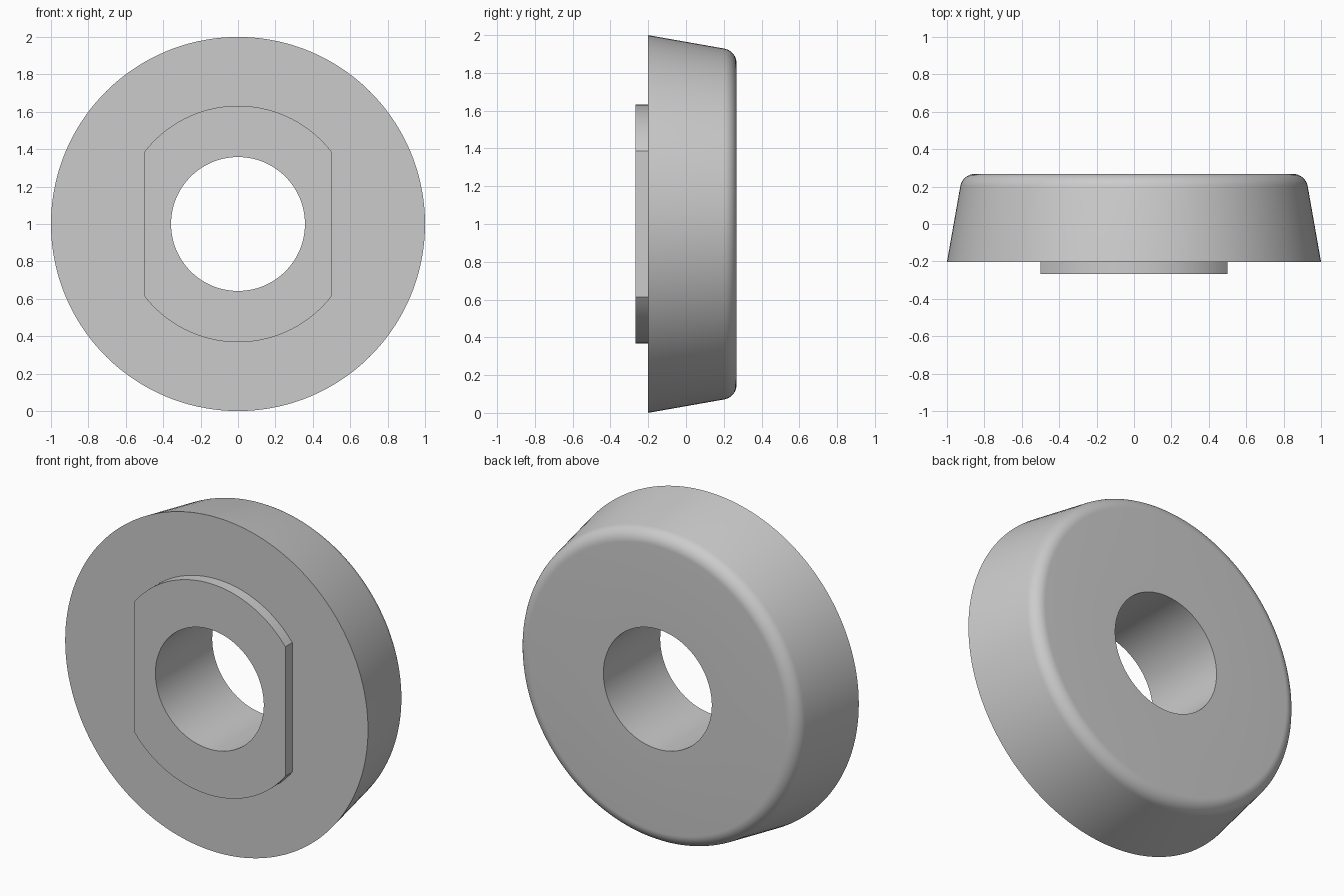
import bpy
from math import sin, cos, tan, pi, acos, radians

cube = bpy.data.objects.get("Cube")
if cube:
    bpy.data.objects.remove(cube, do_unlink=True)

# Main dimensions
FRONT, FACE, BACK = -0.268, -0.202, 0.268
BORE, BOSS, FLAT = 0.358, 0.632, 0.5
DRAFT, FILLET = radians(10), 0.08

grey = bpy.data.materials.new("plain_grey")
grey.use_nodes = True
GREY = (0.6, 0.6, 0.6, 1)
grey.diffuse_color = GREY
grey.node_tree.nodes["Principled BSDF"].inputs["Base Color"].default_value = GREY

# Angles around the axis, with exact stops at the corners of the flats
corner = acos(FLAT / BOSS)
angles = []
for start, end, steps in ((-corner, corner, 30), (corner, pi - corner, 42)):
    angles += [start + (end - start) * i / steps for i in range(steps)]
angles += [a + pi for a in angles]


def outline(a):
    """Radius of the flat-sided boss at an angle."""
    return min(BOSS, FLAT / max(abs(cos(a)), 0.001))


def ring_part(name, profile, closed=False):
    """Sweep (radius or radius function, depth) points around the y axis."""
    verts, faces = [], []
    n = len(angles)
    for radius, y in profile:
        for a in angles:
            r = radius(a) if callable(radius) else radius
            verts.append((r * cos(a), y, 1 + r * sin(a)))
    for k in range(len(profile) - 1):
        for i in range(n):
            j = (i + 1) % n
            faces.append((k * n + i, k * n + j, (k + 1) * n + j, (k + 1) * n + i))
    mesh = bpy.data.meshes.new(name)
    mesh.from_pydata(verts, [], faces)
    mesh.materials.append(grey)
    obj = bpy.data.objects.new(name, mesh)
    bpy.context.collection.objects.link(obj)
    bpy.ops.object.select_all(action='DESELECT')
    obj.select_set(True)
    bpy.context.view_layer.objects.active = obj
    bpy.ops.object.shade_smooth_by_angle(angle=radians(30))
    return obj


# Tapered body with a rounded back edge and a through bore
yc = BACK - FILLET
rc = 1 - tan(DRAFT) * (yc - FACE) - FILLET / cos(DRAFT)
fillet = []
for i in range(11):
    t = DRAFT + (pi / 2 - DRAFT) * i / 10
    fillet.append((rc + FILLET * cos(t), yc + FILLET * sin(t)))
ring_part("tapered_body", [(outline, FACE), (1, FACE)] + fillet
          + [(BORE, BACK), (BORE, FACE)])

# Raised boss with two flat sides
ring_part("flat_sided_boss", [(BORE, FACE), (BORE, FRONT),
                              (outline, FRONT), (outline, FACE)])
